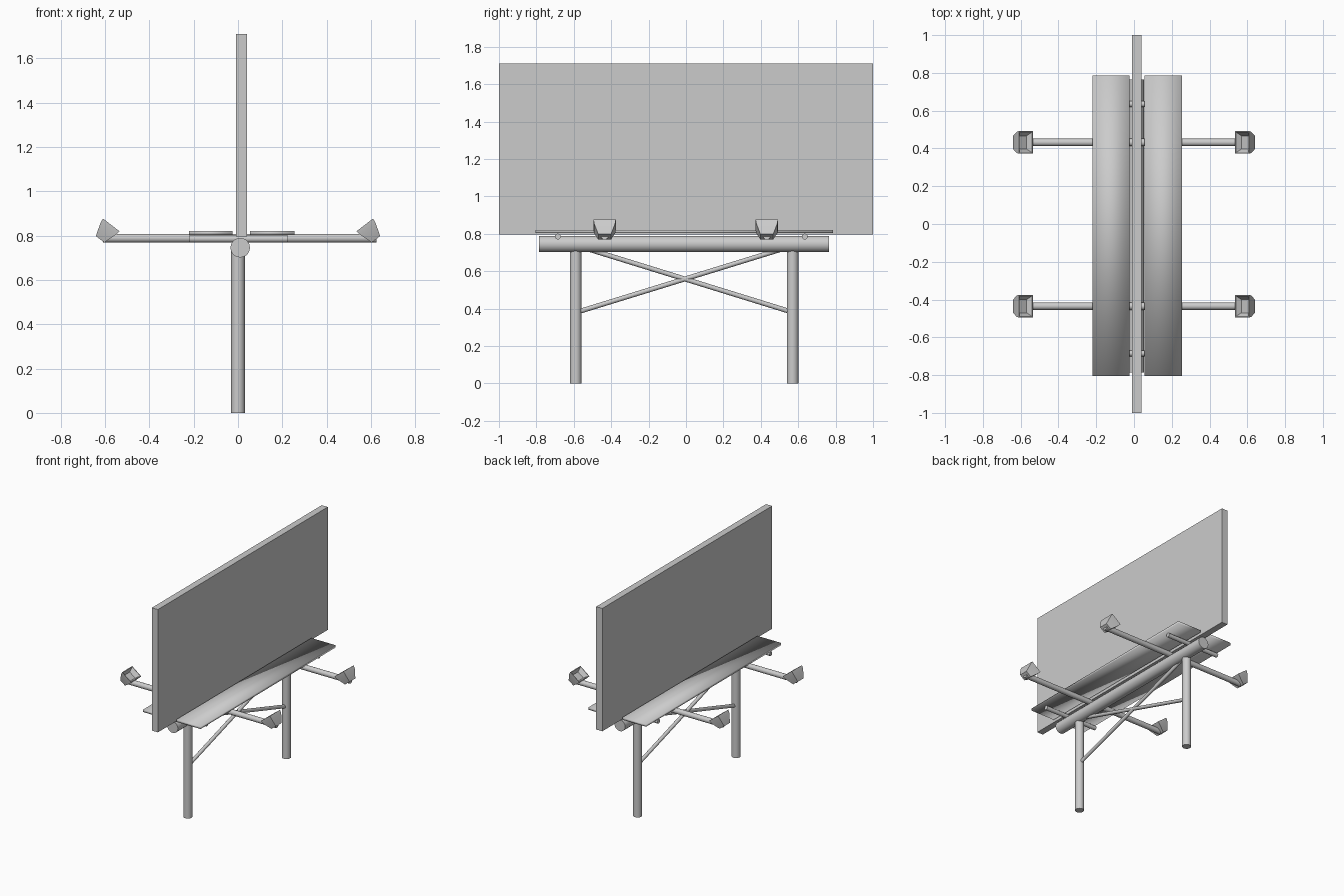
import bpy, bmesh
from math import radians
from mathutils import Vector

cube = bpy.data.objects.get("Cube")
if cube:
    bpy.data.objects.remove(cube, do_unlink=True)

grey = bpy.data.materials.new("plain grey")
grey.use_nodes = True
grey.diffuse_color = (0.6, 0.6, 0.6, 1)
grey.node_tree.nodes["Principled BSDF"].inputs["Base Color"].default_value = (0.6, 0.6, 0.6, 1)


def finish(bm, name, smooth_angle=None):
    bmesh.ops.recalc_face_normals(bm, faces=bm.faces)
    mesh = bpy.data.meshes.new(name)
    bm.to_mesh(mesh)
    bm.free()
    mesh.materials.append(grey)
    obj = bpy.data.objects.new(name, mesh)
    bpy.context.collection.objects.link(obj)
    if smooth_angle:
        bpy.ops.object.select_all(action='DESELECT')
        obj.select_set(True)
        bpy.context.view_layer.objects.active = obj
        bpy.ops.object.shade_smooth_by_angle(angle=radians(smooth_angle))
    return obj


def box(name, low, high, smooth_angle=None):
    low, high = Vector(low), Vector(high)
    bm = bmesh.new()
    bmesh.ops.create_cube(bm, size=1)
    bmesh.ops.scale(bm, vec=high - low, verts=bm.verts)
    bmesh.ops.translate(bm, vec=(low + high) / 2, verts=bm.verts)
    return finish(bm, name, smooth_angle)


def pole(name, start, end, radius, sides=20):
    start, end = Vector(start), Vector(end)
    axis = end - start
    bm = bmesh.new()
    bmesh.ops.create_cone(bm, cap_ends=True, segments=sides, radius1=radius,
                          radius2=radius, depth=axis.length)
    bmesh.ops.rotate(bm, matrix=Vector((0, 0, 1)).rotation_difference(axis).to_matrix(),
                     verts=bm.verts)
    bmesh.ops.translate(bm, vec=(start + end) / 2, verts=bm.verts)
    return finish(bm, name, 40)


def lamp(name, side, y):
    """Tapered floodlight, its open mouth tilted up towards the panel."""
    mouth, back = Vector((0.572, y, 0.848)), Vector((0.622, y, 0.783))
    axis = (back - mouth).normalized()
    across = Vector((0, 1, 0))
    up = axis.cross(across)
    bm = bmesh.new()

    def ring(centre, half_height, half_width):
        return [bm.verts.new(centre + up * half_height * a + across * half_width * b)
                for a, b in ((-1, -1), (1, -1), (1, 1), (-1, 1))]

    rings = [ring(mouth + axis * 0.03, 0.027, 0.035),
             ring(mouth, 0.042, 0.055),
             ring(mouth, 0.047, 0.06),
             ring(mouth + axis * 0.025, 0.043, 0.056),
             ring(back, 0.024, 0.034)]
    for a, b in zip(rings, rings[1:]):
        for i in range(4):
            j = (i + 1) % 4
            bm.faces.new((a[i], a[j], b[j], b[i]))
    bm.faces.new(rings[0])
    bm.faces.new(rings[-1])
    bmesh.ops.scale(bm, vec=(side, 1, 1), verts=bm.verts)
    finish(bm, name, 35)


# Display panel and the main beam under it
box("display_panel", (-0.01, -1, 0.795), (0.04, 1, 1.71))
pole("main_beam", (0.01, -0.785, 0.745), (0.01, 0.765, 0.745), 0.044)

# Legs
for label, y in (("front", -0.59), ("back", 0.57)):
    pole(label + "_leg", (0, y, 0), (0, y, 0.745), 0.031)

# Crossed braces
pole("rising_brace", (0, -0.575, 0.383), (0, 0.52, 0.72), 0.013, 12)
pole("falling_brace", (0, 0.56, 0.383), (0, -0.53, 0.72), 0.013, 12)

# Walkway boards either side of the panel
box("left_walkway", (0.055, -0.805, 0.803), (0.255, 0.785, 0.82), 180)
box("right_walkway", (-0.22, -0.805, 0.803), (-0.025, 0.785, 0.82), 180)

# Short bearers under the walkways
for label, y in (("front", -0.685), ("back", 0.635)):
    pole(label + "_bearer", (-0.22, y, 0.785), (0.225, y, 0.785), 0.016, 12)

# Lamp arms with a floodlight at each end
for label, y in (("front", -0.435), ("back", 0.432)):
    pole(label + "_lamp_arm", (-0.61, y, 0.788), (0.625, y, 0.788), 0.02, 14)
    for side_name, side in (("left", 1), ("right", -1)):
        lamp(label + "_" + side_name + "_lamp", side, y)
